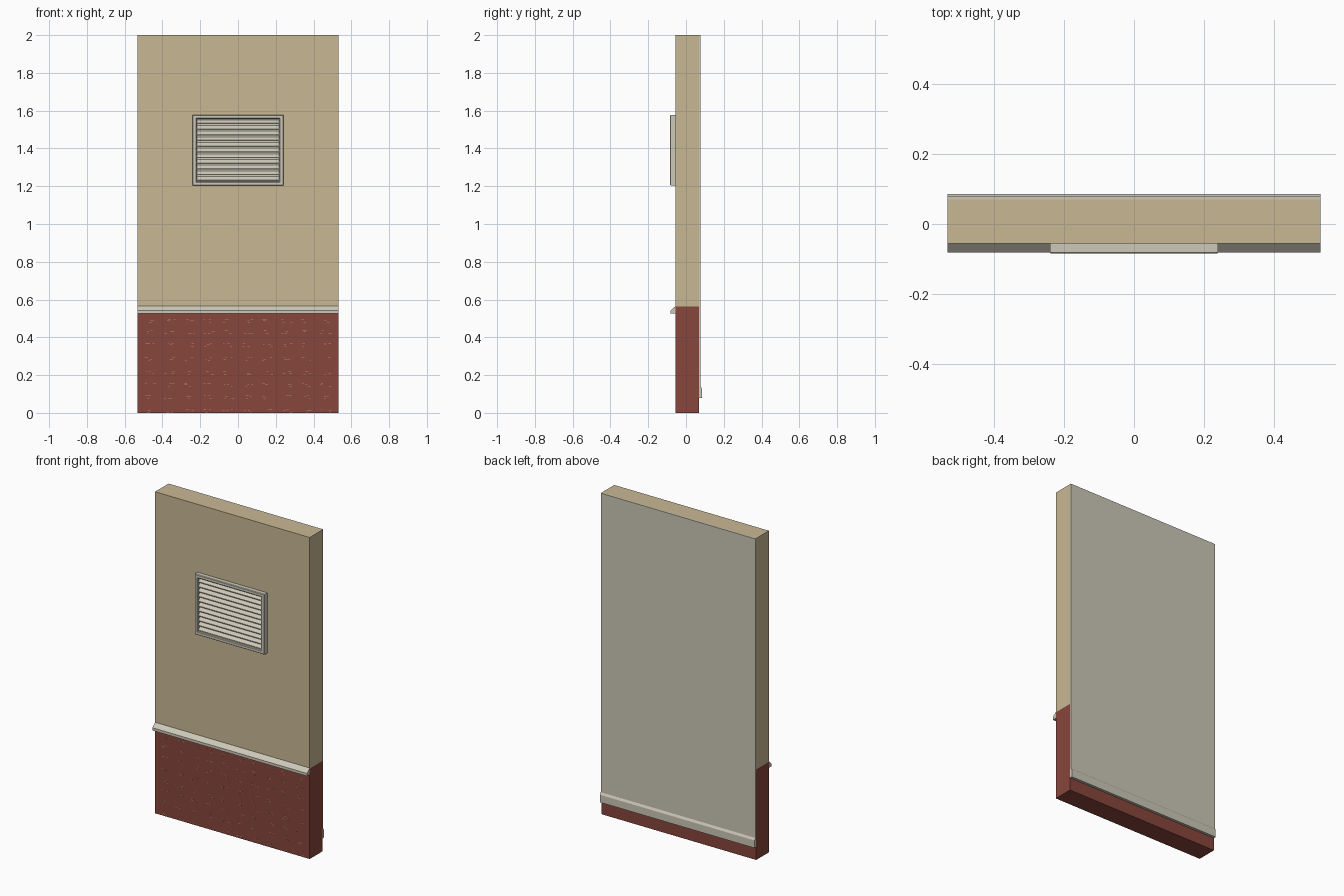
import bpy, bmesh, random

if "Cube" in bpy.data.objects:
    bpy.data.objects.remove(bpy.data.objects["Cube"])

random.seed(4)
W = 0.532             # half width of the wall section
FRONT, BACK = -0.055, 0.070


def material(name, hex_code):
    def lin(c):
        return c / 12.92 if c <= 0.04045 else ((c + 0.055) / 1.055) ** 2.4
    m = bpy.data.materials.new(name)
    m.diffuse_color = [lin(int(hex_code[i:i + 2], 16) / 255) for i in (0, 2, 4)] + [1]
    m.use_nodes = True
    m.node_tree.nodes["Principled BSDF"].inputs["Base Color"].default_value = m.diffuse_color
    return m


SAND = material("sand render", "C9B894")
BRICK = material("red brick", "87463B")
PALE = material("pale grey paint", "CDC9B9")
MORTAR = material("mortar", "B39C86")


def finish(name, bm, mat):
    bmesh.ops.recalc_face_normals(bm, faces=bm.faces)
    me = bpy.data.meshes.new(name)
    bm.to_mesh(me)
    bm.free()
    me.materials.append(mat)
    ob = bpy.data.objects.new(name, me)
    bpy.context.collection.objects.link(ob)
    return ob


def add_prism(bm, profile, x0, x1):
    """Sweep a (y, z) profile along x."""
    a = [bm.verts.new((x0, y, z)) for y, z in profile]
    b = [bm.verts.new((x1, y, z)) for y, z in profile]
    bm.faces.new(a)
    bm.faces.new(b[::-1])
    n = len(a)
    for i in range(n):
        j = (i + 1) % n
        bm.faces.new((a[i], b[i], b[j], a[j]))


def prism(name, profile, x0, x1, mat):
    bm = bmesh.new()
    add_prism(bm, profile, x0, x1)
    return finish(name, bm, mat)


def rect(y0, y1, z0, z1):
    return [(y0, z0), (y1, z0), (y1, z1), (y0, z1)]


# Wall: brick plinth, rendered upper part, inner lining
prism("brick_plinth", rect(FRONT, BACK, 0, 0.563), -W, W, BRICK)
prism("upper_wall", rect(FRONT, BACK, 0.563, 2.0), -W, W, SAND)
prism("inner_lining", rect(BACK, 0.078, 0.08, 2.0), -W, W, PALE)

# Sloped ledge over the brick and skirting board on the inner side
prism("sloped_ledge", [(FRONT, 0.525), (-0.081, 0.525), (-0.081, 0.542), (FRONT, 0.566)],
      -W, W, PALE)
prism("skirting_board", [(0.078, 0.08), (0.086, 0.08), (0.086, 0.127), (0.078, 0.14)],
      -W, W, PALE)

# Vent frame: nested rings stepping from the wall to the lip and into the recess
HX, Z0, Z1 = 0.24, 1.203, 1.578
bm = bmesh.new()
rings = []
for inset, y in ((0, FRONT), (0, -0.081), (0.003, -0.084), (0.018, -0.084), (0.022, -0.080), (0.022, -0.058)):
    x, lo, hi = HX - inset, Z0 + inset, Z1 - inset
    rings.append([bm.verts.new(p) for p in ((-x, y, lo), (x, y, lo), (x, y, hi), (-x, y, hi))])
for a, b in zip(rings, rings[1:]):
    for i in range(4):
        j = (i + 1) % 4
        bm.faces.new((a[i], a[j], b[j], b[i]))
bm.faces.new(rings[-1])
bm.faces.new(rings[0])
finish("vent_frame", bm, PALE)

# Louvre slats sloping down and outwards
bm = bmesh.new()
count = 11
lo, hi = Z0 + 0.022, Z1 - 0.022
pitch = (hi - lo) / count
for i in range(count):
    z = lo + i * pitch
    add_prism(bm, [(-0.078, z + 0.003), (-0.078, z + 0.008), (-0.060, z + 0.026), (-0.060, z + 0.021)],
              -HX + 0.022, HX - 0.022)
finish("vent_slats", bm, PALE)

# Small mortar flecks along the brick courses
bm = bmesh.new()
for z in (0.012, 0.085, 0.15, 0.21, 0.285, 0.36, 0.43, 0.488):
    for i in range(10):
        x = -0.465 + i * 0.1033
        for k in range(3):
            dx = x + random.uniform(-0.025, 0.025)
            dz = z + random.choice((-0.008, 0, 0.008))
            w = random.uniform(0.003, 0.007)
            add_prism(bm, rect(FRONT - 0.001, FRONT, dz - 0.0015, dz + 0.0015), dx - w, dx + w)
flecks = finish("mortar_flecks", bm, MORTAR)
